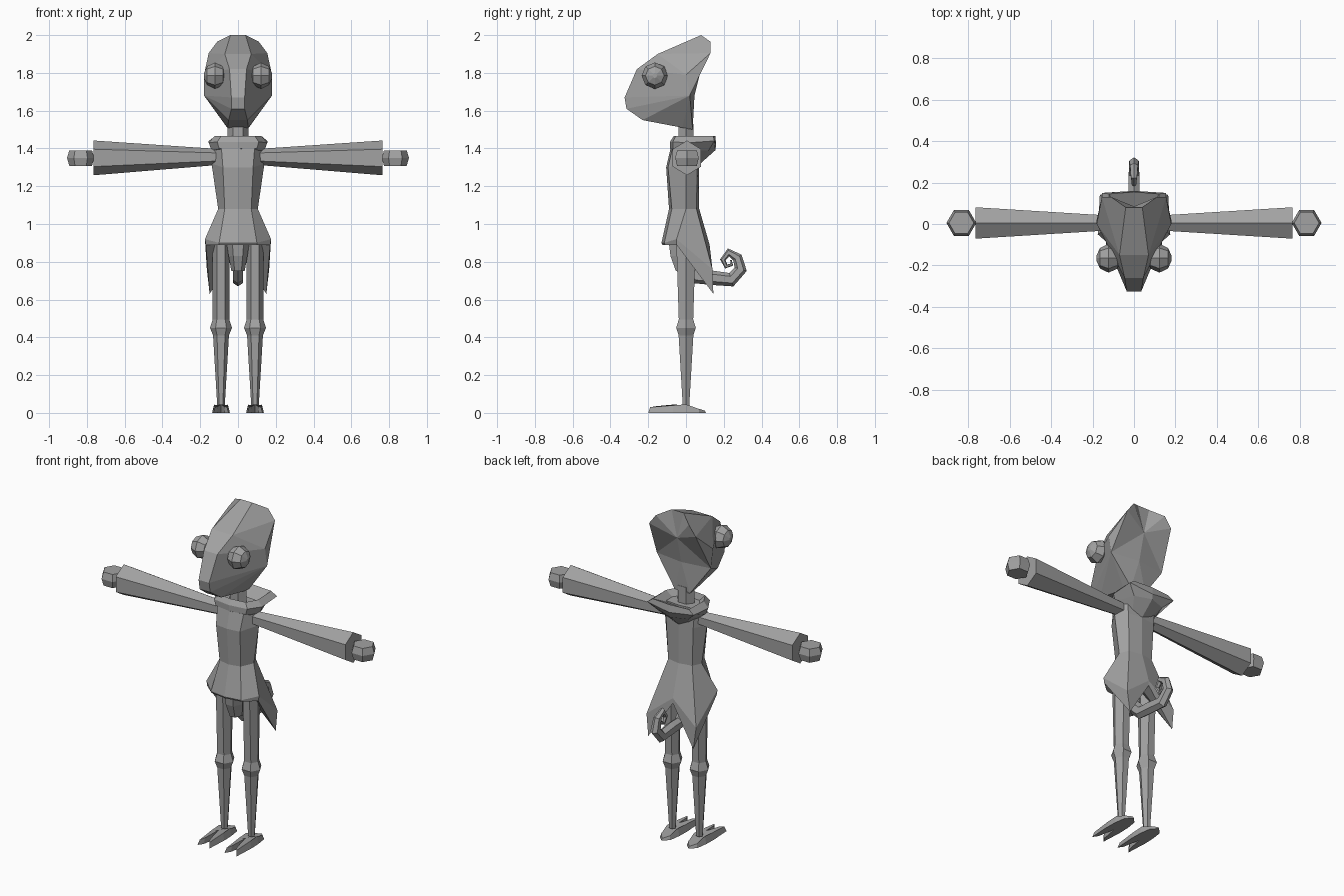
import bpy, bmesh, math
from mathutils import Vector, Matrix

if "Cube" in bpy.data.objects:
    bpy.data.objects.remove(bpy.data.objects["Cube"])

grey = bpy.data.materials.new("plain_grey")
grey.diffuse_color = (0.36, 0.36, 0.36, 1)
grey.use_nodes = True
grey.node_tree.nodes["Principled BSDF"].inputs["Base Color"].default_value = grey.diffuse_color


def make(name, verts, faces):
    """Flat shaded mesh object with outward normals."""
    me = bpy.data.meshes.new(name)
    me.from_pydata([tuple(v) for v in verts], [], faces)
    bm = bmesh.new()
    bm.from_mesh(me)
    bmesh.ops.remove_doubles(bm, verts=bm.verts, dist=0.0005)
    bmesh.ops.recalc_face_normals(bm, faces=bm.faces)
    bm.to_mesh(me)
    bm.free()
    me.materials.append(grey)
    ob = bpy.data.objects.new(name, me)
    bpy.context.collection.objects.link(ob)
    return ob


def loft(name, rings, caps=True):
    """Skin a list of equal-length closed rings."""
    n = len(rings[0])
    verts = [v for r in rings for v in r]
    faces = [(i * n + j, i * n + (j + 1) % n, (i + 1) * n + (j + 1) % n, (i + 1) * n + j)
             for i in range(len(rings) - 1) for j in range(n)]
    if caps:
        faces += [tuple(range(n)), tuple(range(len(verts) - n, len(verts)))]
    return make(name, verts, faces)


def mirror_ring(half):
    """Close a half ring that starts and ends on x = 0."""
    return half + [(-x, y, z) for x, y, z in half[-2:0:-1]]


def hexagon(c, u, v, ru, rv, n=6):
    c, u, v = Vector(c), Vector(u), Vector(v)
    return [c + u * ru * math.cos(2 * math.pi * k / n) + v * rv * math.sin(2 * math.pi * k / n)
            for k in range(n)]


X, Y, Z = (1, 0, 0), (0, 1, 0), (0, 0, 1)

# head: half the points and faces, mirrored across x
P = dict(
    crest=(.04, .08, 2.0), horn=(.11, .13, 1.965), corner=(.155, .13, 1.905),
    brow=(.07, -.15, 1.90), bridge=(.045, -.26, 1.82), nose=(.035, -.325, 1.67),
    lip=(.035, -.315, 1.61), chin=(.05, -.23, 1.55), throat=(.055, -.02, 1.51),
    nape=(.05, .035, 1.50), temple=(.18, .0, 1.79), cheek=(.18, .02, 1.68),
    ridge=(0, .085, 1.84), hollow=(0, .045, 1.68))
names = list(P)
mid = ["crest brow", "brow bridge", "bridge nose", "nose lip", "lip chin", "chin throat",
       "throat nape"]
side = ["crest brow corner horn", "brow temple corner", "brow bridge temple",
        "bridge nose cheek temple", "nose lip cheek", "lip chin cheek", "chin throat cheek",
        "throat nape cheek", "corner temple cheek", "crest horn ridge", "horn corner ridge",
        "corner cheek ridge", "cheek hollow ridge", "cheek nape hollow"]
n = len(names)
hv = list(P.values()) + [(-x, y, z) for x, y, z in P.values()]
hf = []
for s in mid:
    a, b = (names.index(k) for k in s.split())
    hf.append((a, b, b + n, a + n))
for s in side:
    f = [names.index(k) for k in s.split()]
    hf += [f, [i + n for i in f]]
i, j, k, m = (names.index(s) for s in ("crest", "ridge", "nape", "hollow"))
hf += [(i, i + n, j), (k, k + n, m)]
make("head", hv, hf)

# neck
loft("neck", [hexagon((0, 0, z), X, Y, .055, .045) for z in (1.40, 1.53)])

# collar with a hood hanging at the back
loft("collar", [mirror_ring(h) for h in (
    [(0, -.05, 1.42), (.05, -.04, 1.42), (.08, 0, 1.42), (.08, .06, 1.42), (0, .07, 1.42)],
    [(0, -.065, 1.465), (.09, -.055, 1.465), (.125, .01, 1.465), (.12, .145, 1.465),
     (0, .155, 1.465)],
    [(0, -.085, 1.435), (.11, -.07, 1.435), (.155, .01, 1.43), (.155, .15, 1.44),
     (0, .16, 1.42)],
    [(0, -.085, 1.40), (.10, -.07, 1.40), (.14, .01, 1.39), (.10, .12, 1.39),
     (0, .155, 1.39)],
    [(0, -.07, 1.40), (.08, -.06, 1.39), (.125, .01, 1.37), (.06, .06, 1.34),
     (0, .065, 1.31)])], caps=False)

# coat with two pointed tails
coat = [mirror_ring(h) for h in (
    [(0, -.075, 1.43), (.09, -.065, 1.43), (.13, 0, 1.43), (.10, .06, 1.43), (0, .07, 1.43)],
    [(0, -.105, 1.30), (.08, -.095, 1.30), (.14, 0, 1.32), (.09, .06, 1.31), (0, .07, 1.31)],
    [(0, -.09, 1.08), (.07, -.075, 1.08), (.105, 0, 1.08), (.08, .055, 1.08), (0, .07, 1.08)],
    [(0, -.13, .90), (.10, -.115, .90), (.175, -.05, .92), (.165, .14, .76), (0, .125, .89)],
    [(0, -.125, .89), (.10, -.11, .89), (.17, -.05, .89), (.15, .145, .63), (0, .125, .86)],
    [(0, -.02, .90), (.02, -.02, .90), (.04, 0, .90), (.02, .03, .90), (0, .04, .90)])]
loft("coat", coat)

# pelvis between the legs
loft("pelvis", [hexagon((0, y, z), X, Y, rx, ry, 6) for y, z, rx, ry in
                ((-.03, .90, .06, .07), (-.03, .83, .05, .06), (-.01, .75, .035, .05))])

# curled tail: y, z, radius along the spiral
spiral = [(-.02, .80, .04), (.06, .72, .038), (.14, .715, .038), (.24, .705, .037),
          (.29, .76, .033), (.272, .822, .027), (.225, .85, .021), (.195, .81, .015),
          (.213, .775, .012), (.242, .785, .009), (.238, .81, .004)]
rings = []
for i, (y, z, r) in enumerate(spiral):
    a, b = spiral[max(i - 1, 0)], spiral[min(i + 1, len(spiral) - 1)]
    t = Vector((0, b[0] - a[0], b[1] - a[1])).normalized()
    rings.append(hexagon((0, y, z), t.cross(Vector(X)), X, r, r * .8))
loft("tail", rings)

# paired parts
for s, tag in ((1, "left"), (-1, "right")):
    # sleeve flaring to the wrist
    loft(tag + "_arm", [hexagon((s * x, .005, z), Z, Y, r, r * .95) for x, z, r in
                        ((.10, 1.355, .042), (.765, 1.35, .092))])
    # hand
    loft(tag + "_hand", [hexagon((s * .833, .005, z), X, Y, r, r) for z, r in
                         ((1.308, .06), (1.35, .072), (1.39, .06))])
    # leg with a knee band
    loft(tag + "_leg", [hexagon((s * .09, 0, z), X, Y, r, ry) for z, r, ry in
                        ((.92, .045, .06), (.495, .044, .044), (.45, .058, .06),
                         (.41, .042, .045), (.04, .02, .02))])
    # foot with two toes
    outline = [(0, .105, .012), (.035, .07, .022), (.045, .0, .045), (.047, -.07, .04),
               (.04, -.20, .03), (.02, -.17, .035), (0, -.06, .045)]
    full = outline + [(-x, y, z) for x, y, z in outline[-2:0:-1]]
    loft(tag + "_foot", [[(s * .09 + x, y, 0) for x, y, z in full],
                         [(s * .09 + x * .8, y * .95, z) for x, y, z in full]])
    # bulging eye
    lat = [-80, -45, 0, 45, 80]
    loft(tag + "_eye", [hexagon((s * (.122 + .06 * math.sin(math.radians(a))), -.165, 1.785),
                                Y, Z, .07 * math.cos(math.radians(a)),
                                .07 * math.cos(math.radians(a)), 8) for a in lat])
